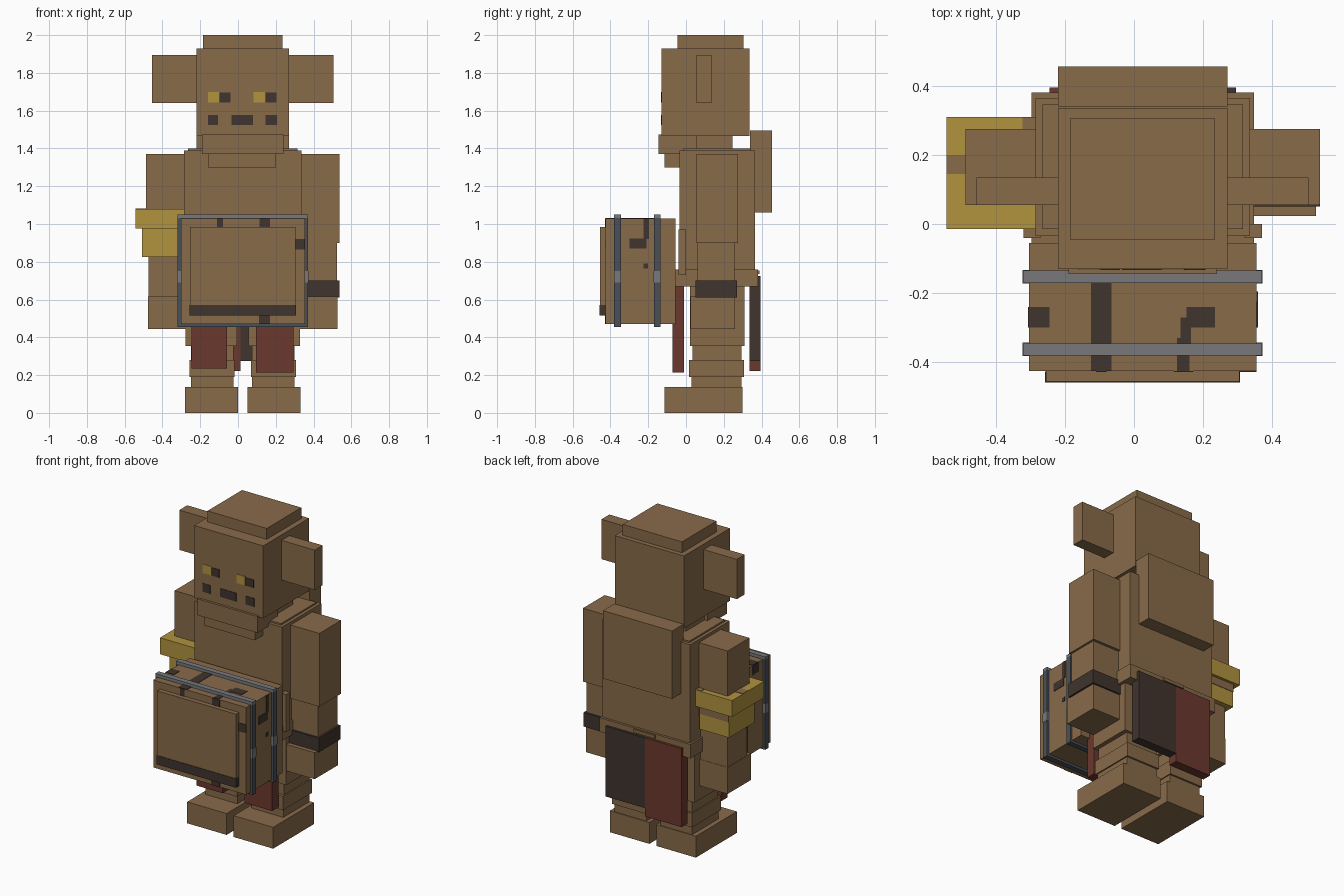
import bpy, bmesh

cube = bpy.data.objects.get("Cube")
if cube:
    bpy.data.objects.remove(cube, do_unlink=True)


def material(name, rgb):
    lin = [((c / 255 + 0.055) / 1.055) ** 2.4 for c in rgb] + [1.0]
    m = bpy.data.materials.new(name)
    m.use_nodes = True
    m.diffuse_color = lin
    bsdf = m.node_tree.nodes["Principled BSDF"]
    bsdf.inputs["Base Color"].default_value = lin
    bsdf.inputs["Roughness"].default_value = 0.9
    return m


BROWN = material("brown", (137, 107, 74))
GOLD = material("gold", (177, 147, 62))
RED = material("dark red", (107, 56, 45))
DARK = material("dark brown", (64, 52, 46))
STEEL = material("light steel", (120, 121, 123))
IRON = material("dark iron", (74, 80, 88))

MID = 0.025  # symmetry plane of the body


def box(name, x, y, z, mat=BROWN):
    """Axis-aligned block from three (low, high) ranges."""
    bm = bmesh.new()
    bmesh.ops.create_cube(bm, size=1)
    for v in bm.verts:
        v.co = [r[0] if c < 0 else r[1] for c, r in zip(v.co, (x, y, z))]
    me = bpy.data.meshes.new(name)
    bm.to_mesh(me)
    bm.free()
    me.materials.append(mat)
    ob = bpy.data.objects.new(name, me)
    bpy.context.scene.collection.objects.link(ob)
    return ob


def pair(name, x, y, z, mat=BROWN):
    """Left (+x) block and its mirrored right twin."""
    box("left_" + name, x, y, z, mat)
    box("right_" + name, (2 * MID - x[1], 2 * MID - x[0]), y, z, mat)


T = 0.003  # thickness of painted plates


def paint_front(name, x, z, y, mat=DARK):
    box(name, x, (y - T, y + T), z, mat)


def paint_top(name, x, y, z, mat=DARK):
    box(name, x, y, (z - T, z + T), mat)


def paint_side(name, y, z, x, mat=DARK):
    box(name, (x - T, x + T), y, z, mat)


# Head
box("head", (-0.22, 0.27), (-0.13, 0.335), (1.465, 1.93))
box("head_cap", (-0.185, 0.235), (-0.045, 0.305), (1.93, 2.0))
pair("ear", (0.27, 0.505), (0.055, 0.135), (1.64, 1.895))
box("jaw", (-0.19, 0.24), (-0.145, 0.055), (1.37, 1.475))
box("chin", (-0.16, 0.20), (-0.115, 0.0), (1.30, 1.375))
box("neck", (-0.17, 0.22), (0.05, 0.245), (1.38, 1.47))

# Painted face
for side, x in (("right", -0.16), ("left", 0.083)):
    paint_front(side + "_eye", (x, x + 0.06), (1.643, 1.70), -0.13, GOLD)
    paint_front(side + "_pupil", (x + 0.063, x + 0.12), (1.643, 1.695), -0.13)
for i, (a, b) in enumerate(((-0.16, -0.105), (-0.035, 0.08), (0.145, 0.207))):
    paint_front(f"mouth_mark_{i}", (a, b), (1.523, 1.577), -0.13)

# Torso, back pack and belt
box("torso", (-0.285, 0.335), (-0.035, 0.365), (0.67, 1.39))
box("shoulder_top", (-0.265, 0.315), (-0.015, 0.345), (1.38, 1.40))
box("back_pack", (-0.22, 0.27), (0.34, 0.455), (1.06, 1.495))
box("belt", (-0.297, 0.347), (-0.06, 0.38), (0.67, 0.76))
box("belt_loop", (-0.05, 0.10), (0.37, 0.39), (0.735, 0.755))
pair("barrel_strap", (0.32, 0.37), (-0.04, 0.0), (0.73, 0.97))

# Arms
pair("upper_arm", (0.33, 0.538), (0.055, 0.275), (0.90, 1.37))
pair("forearm", (0.335, 0.525), (0.062, 0.258), (0.60, 0.91))
pair("hand", (0.315, 0.527), (0.023, 0.26), (0.445, 0.615))
box("left_bracelet", (0.32, 0.538), (0.05, 0.27), (0.61, 0.70), DARK)

# Gold guard on the right arm
box("arm_guard_upper", (-0.543, -0.285), (-0.015, 0.31), (0.975, 1.08), GOLD)
box("arm_guard_lower", (-0.508, -0.30), (0.03, 0.29), (0.825, 0.975), GOLD)
paint_top("arm_guard_gap", (-0.543, -0.487), (0.145, 0.20), 1.08, BROWN)
paint_top("arm_guard_end", (-0.323, -0.285), (0.275, 0.31), 1.08, BROWN)
box("arm_guard_band", (-0.508, -0.30), (0.287, 0.293), (0.925, 0.975), BROWN)

# Legs, mirrored
pair("thigh", (0.055, 0.328), (0.02, 0.31), (0.355, 0.68))
pair("knee", (0.075, 0.30), (0.035, 0.295), (0.275, 0.36))
pair("shin", (0.068, 0.308), (0.015, 0.307), (0.19, 0.28))
pair("ankle", (0.075, 0.30), (0.03, 0.295), (0.13, 0.195))
pair("foot", (0.05, 0.33), (-0.115, 0.30), (0.0, 0.137))

# Hanging cloths
box("front_cloth_right", (-0.245, -0.058), (-0.072, -0.01), (0.235, 0.67), RED)
box("front_cloth_left", (0.095, 0.293), (-0.072, -0.01), (0.215, 0.67), RED)
box("back_cloth_right", (-0.245, 0.013), (0.335, 0.395), (0.222, 0.725), RED)
box("back_cloth_left", (0.013, 0.295), (0.335, 0.395), (0.275, 0.725), DARK)

# Square barrel carried in front
box("barrel", (-0.303, 0.355), (-0.425, -0.055), (0.47, 1.03))
box("barrel_lid", (-0.255, 0.305), (-0.455, -0.42), (0.517, 0.985))
box("lid_stain", (-0.257, 0.307), (-0.458, -0.426), (0.515, 0.572), DARK)
for name, y0, y1 in (("front", -0.38, -0.345), ("rear", -0.17, -0.135)):
    box(name + "_hoop", (-0.32, 0.37), (y0, y1), (0.455, 1.032), IRON)
    box(name + "_hoop_top", (-0.32, 0.37), (y0, y1), (1.03, 1.05), STEEL)
    box(name + "_hoop_clasp", (-0.322, 0.372), (y0 - 0.002, y1 + 0.002),
        (0.69, 0.75), STEEL)

# Barrel stains on top, front and sides
for i, (x, y) in enumerate((
        ((-0.125, -0.065), (-0.425, -0.17)),
        ((0.125, 0.16), (-0.425, -0.33)),
        ((0.135, 0.165), (-0.345, -0.27)),
        ((0.152, 0.235), (-0.30, -0.24)),
        ((-0.303, -0.245), (-0.30, -0.24)))):
    paint_top(f"top_stain_{i}", x, y, 1.03)
for i, (x, z) in enumerate((
        ((-0.11, -0.08), (0.985, 1.03)),
        ((0.115, 0.17), (0.985, 1.03)),
        ((0.30, 0.355), (0.865, 0.92)),
        ((0.11, 0.17), (0.47, 0.517)))):
    paint_front(f"front_stain_{i}", x, z, -0.425)
for i, (y, z) in enumerate((
        ((-0.225, -0.195), (0.92, 1.03)),
        ((-0.30, -0.21), (0.87, 0.922)),
        ((-0.225, -0.20), (0.765, 0.79)))):
    paint_side(f"left_stain_{i}", y, z, 0.355)
paint_side("right_stain", (-0.30, -0.24), (0.97, 1.03), -0.303)
